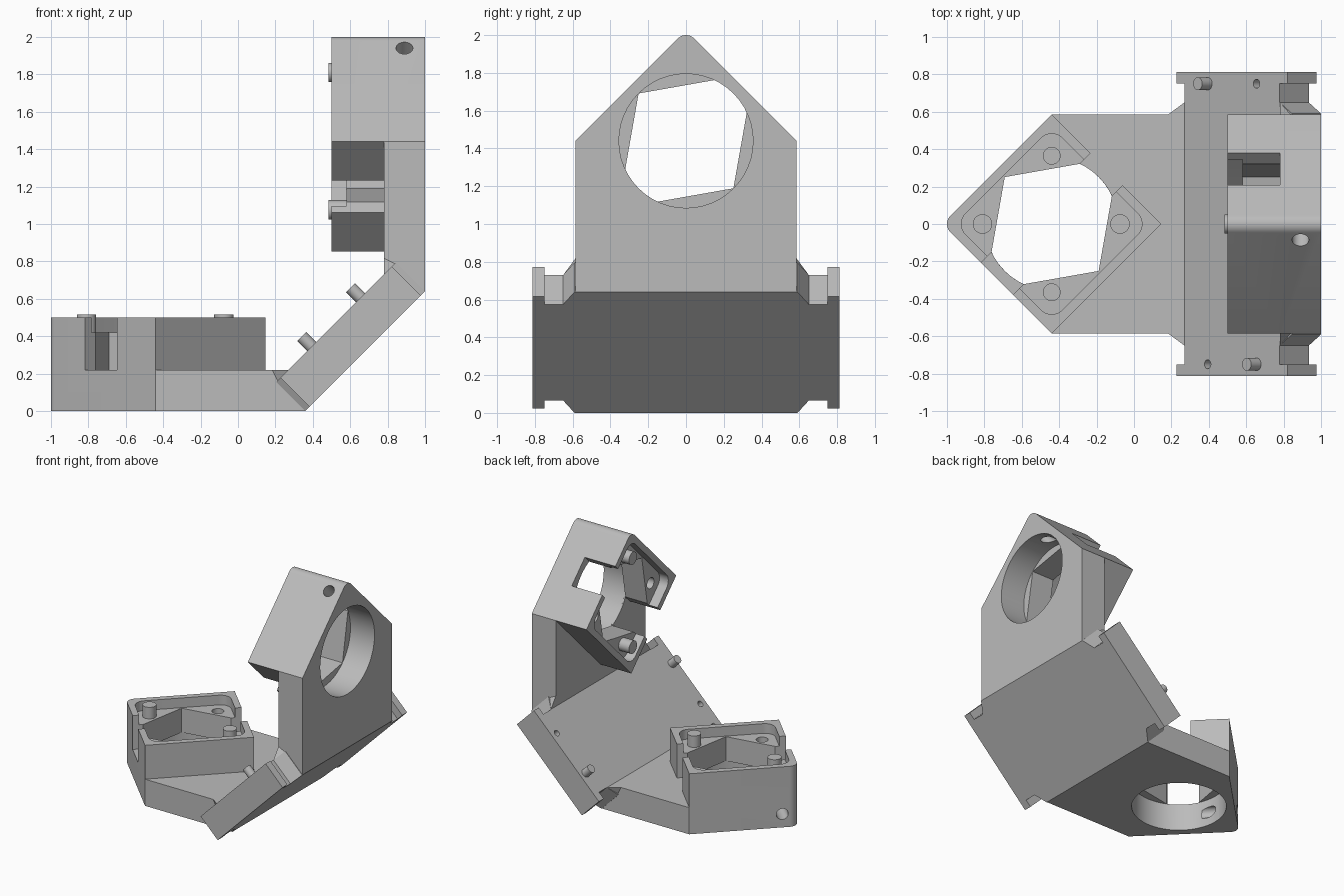
import bpy, bmesh
from math import radians, cos, sin
from mathutils import Matrix, Vector

cube = bpy.data.objects.get("Cube")
if cube:
    bpy.data.objects.remove(cube, do_unlink=True)

GREY = (0.5, 0.5, 0.5, 1)
mat = bpy.data.materials.new("plain_grey")
mat.use_nodes = True
mat.diffuse_color = GREY
mat.node_tree.nodes["Principled BSDF"].inputs["Base Color"].default_value = GREY

CX = -0.44        # centre of each arm's opening
TIP = 0.586       # half diagonal of the diamond tray
BASE, FLOOR, TOP = 0.22, 0.42, 0.5
PLATE = 0.22


def arc(cx, cy, r, a0, a1, n):
    return [(cx + r * cos(radians(a0 + (a1 - a0) * i / n)),
             cy + r * sin(radians(a0 + (a1 - a0) * i / n))) for i in range(n + 1)]


def prism(name, pts, z0, z1, matrix=Matrix()):
    """Extrude a flat outline from z0 to z1."""
    bm = bmesh.new()
    face = bm.faces.new([bm.verts.new((x, y, z0)) for x, y in pts])
    top = bmesh.ops.extrude_face_region(bm, geom=[face])
    verts = [g for g in top["geom"] if isinstance(g, bmesh.types.BMVert)]
    bmesh.ops.translate(bm, verts=verts, vec=(0, 0, z1 - z0))
    bmesh.ops.recalc_face_normals(bm, faces=bm.faces)
    bm.transform(matrix)
    mesh = bpy.data.meshes.new(name)
    bm.to_mesh(mesh)
    bm.free()
    mesh.materials.append(mat)
    obj = bpy.data.objects.new(name, mesh)
    bpy.context.collection.objects.link(obj)
    return obj


def rod(name, x, y, r, z0, z1, matrix=Matrix()):
    return prism(name, arc(x, y, r, 0, 360, 48)[:-1], z0, z1, matrix)


def cut(obj, cutters):
    """Subtract each cutter, keep the result, discard the cutters."""
    for c in cutters:
        c.hide_render = True
        m = obj.modifiers.new("cut", 'BOOLEAN')
        m.operation, m.solver, m.object = 'DIFFERENCE', 'EXACT', c
    bpy.context.view_layer.update()
    mesh = bpy.data.meshes.new_from_object(
        obj.evaluated_get(bpy.context.evaluated_depsgraph_get()))
    obj.modifiers.clear()
    obj.data = mesh
    for c in cutters:
        bpy.data.objects.remove(c, do_unlink=True)


def rounded_diamond(half, r):
    """Diamond outline with rounded corners around the opening."""
    pts = []
    for a in range(0, 360, 90):
        d = half - r * 2 ** 0.5
        pts += arc(CX + d * cos(radians(a)), d * sin(radians(a)), r, a - 45, a + 45, 10)
    return pts


# Arm body: pointed slab with a rounded nose
NOSE = 0.063
outline = arc(CX - TIP + NOSE * 2 ** 0.5, 0, NOSE, 225, 135, 10)
outline += [(CX, TIP), (0.36, TIP), (0.36, -TIP), (CX, -TIP)]
arm = prism("lower_arm", outline, 0, TOP)

# Cutters: space behind the diamond, round hole, faceted hole, channel, tray
behind = [(CX, TIP), (CX - TIP + 2 * TIP, 0), (CX, -TIP), (CX, -0.8),
          (0.6, -0.8), (0.6, 0.8), (CX, 0.8)]
R = 0.355
facets = (arc(CX, 0, R, 25, 65, 8) + arc(CX, 0, R, 135, 135, 1)[:1]
          + arc(CX, 0, R, 205, 245, 8) + arc(CX, 0, R, 315, 315, 1)[:1])
diagonal = Matrix.Translation((CX, 0, 0)) @ Matrix.Rotation(radians(45), 4, 'Z')
bar = [(-0.6, -0.121), (0.6, -0.121), (0.6, 0.121), (-0.6, 0.121)]
screw = Vector((-1, 1, 0)).to_track_quat('Z', 'Y').to_matrix().to_4x4()
screw = Matrix.Translation((-0.94, 0.085, 0.11)) @ screw
cut(arm, [
    prism("behind_cutter", behind, BASE, 0.8),
    rod("round_cutter", CX, 0, R, -0.1, BASE),
    prism("facet_cutter", facets, BASE - 0.01, 0.8),
    prism("channel_cutter", bar, BASE, 0.8, diagonal),
    prism("tray_cutter", rounded_diamond(0.516, 0.08), FLOOR, 0.8),
    rod("screw_cutter", 0, 0, 0.045, -0.27, 0.2, screw),
    rod("socket_cutter", CX, 0.365, 0.045, 0.25, 0.8),
    rod("socket_cutter", CX, -0.365, 0.045, 0.25, 0.8),
])
parts = [arm]

# Tray pins
for x, side in ((-0.81, "outer"), (-0.075, "inner")):
    parts.append(rod("lower_" + side + "_pin", x, 0, 0.052, FLOOR - 0.02, 0.515))

# Small gussets where the arm meets the sloping plate
for sy, side in ((1, "left"), (-1, "right")):
    bm = bmesh.new()
    for p in ((0.175, 0.58, BASE), (0.28, 0.58, BASE), (0.206, 0.58, 0.158),
              (0.27, 0.65, BASE)):
        bm.verts.new((p[0], sy * p[1], p[2]))
    bmesh.ops.convex_hull(bm, input=bm.verts)
    bmesh.ops.recalc_face_normals(bm, faces=bm.faces)
    mesh = bpy.data.meshes.new("gusset")
    bm.to_mesh(mesh)
    bm.free()
    mesh.materials.append(mat)
    gusset = bpy.data.objects.new("lower_" + side + "_gusset", mesh)
    bpy.context.collection.objects.link(gusset)
    parts.append(gusset)

# Upper arm: the same parts turned half a turn about the plate's axis
turn = Matrix(((0, 0, -1, 1), (0, -1, 0, 0), (-1, 0, 0, 1), (0, 0, 0, 1)))
for p in list(parts):
    twin = p.copy()
    twin.data = p.data.copy()
    twin.data.transform(turn)
    twin.name = p.name.replace("lower", "upper")
    bpy.context.collection.objects.link(twin)
    parts.append(twin)

# Sloping plate with notched flanges, sockets and pins
h = 0.5 ** 0.5
slope = Matrix(((h, 0, -h, 0.68), (0, 1, 0, 0), (h, 0, h, 0.32), (0, 0, 0, 1)))
edge = [(0.453, 0.59), (0.36, 0.65), (0.36, 0.75), (0.42, 0.75), (0.42, 0.813)]
half = edge + [(-s, y) for s, y in reversed(edge)]
plate = prism("sloping_plate", half + [(-s, -y) for s, y in half], 0, PLATE, slope)
cut(plate, [rod("hole_cutter", k * 0.185, k * 0.75, 0.024, 0.1, 0.3, slope)
            for k in (1, -1)])
parts.append(plate)
for k, side in ((1, "right"), (-1, "left")):
    parts.append(rod(side + "_plate_pin", k * 0.185, -k * 0.75, 0.034,
                     PLATE - 0.02, PLATE + 0.075, slope))

# Smooth round surfaces, keep hard edges
for o in parts:
    bpy.ops.object.select_all(action='DESELECT')
    o.select_set(True)
    bpy.context.view_layer.objects.active = o
    bpy.ops.object.shade_smooth_by_angle(angle=radians(25))
